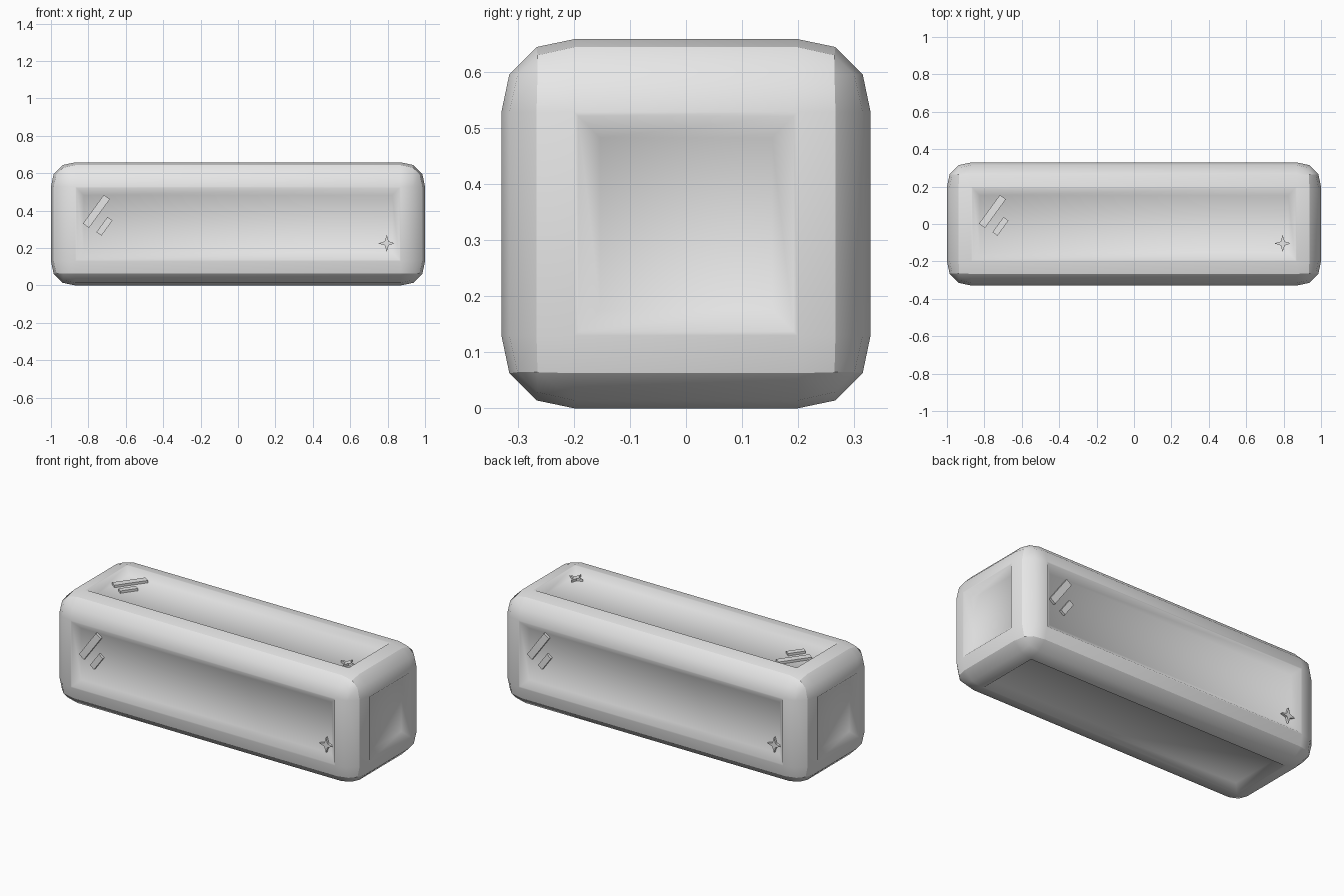
import bpy, bmesh
from math import cos, sin, pi, radians
from mathutils import Matrix, Vector

cube = bpy.data.objects.get("Cube")
if cube:
    bpy.data.objects.remove(cube, do_unlink=True)

HALF = Vector((1.0, 0.329, 0.329))
CENTRE = Vector((0, 0, HALF.z))
RADIUS = 0.13
DEPTH = 0.033          # how far the panels are sunk

grey = bpy.data.materials.new("light_grey")
grey.use_nodes = True
colour = (0.8, 0.8, 0.8, 1)
grey.diffuse_color = colour
grey.node_tree.nodes["Principled BSDF"].inputs["Base Color"].default_value = colour


def add_object(name, bm, matrix):
    bmesh.ops.recalc_face_normals(bm, faces=bm.faces[:])
    mesh = bpy.data.meshes.new(name)
    bm.to_mesh(mesh)
    bm.free()
    mesh.materials.append(grey)
    ob = bpy.data.objects.new(name, mesh)
    ob.matrix_world = matrix
    bpy.context.collection.objects.link(ob)
    return ob


def side_of(face):
    """Side a face belongs to; chamfers go to bottom, then front/back, then ends."""
    c = face.calc_center_median()
    core = [h - RADIUS for h in HALF]
    d = [c[i] - max(-core[i], min(core[i], c[i])) for i in range(3)]
    # Sunk panels still lie outside the core along their own axis
    scores = {"bottom": -d[2] * 1.3, "front": -d[1] * 1.2, "back": d[1] * 1.2,
              "left": d[0] * 1.1, "right": -d[0] * 1.1, "top": d[2]}
    return max(scores, key=scores.get)


# Rounded bar with a sunk panel on every side
bm = bmesh.new()
bmesh.ops.create_cube(bm, size=2, matrix=Matrix.Diagonal((*HALF, 1)))
bmesh.ops.bevel(bm, geom=bm.edges[:], offset=RADIUS, segments=3,
                profile=0.54, affect='EDGES')
bm.normal_update()
panels = [f for f in bm.faces if max(abs(n) for n in f.normal) > 0.999]
bmesh.ops.inset_individual(bm, faces=panels, thickness=0.01, depth=0)
bmesh.ops.inset_individual(bm, faces=panels, thickness=0.055, depth=-DEPTH)
for f in bm.faces:
    f.smooth = True
for e in bm.edges:
    e.smooth = len({side_of(f) for f in e.link_faces}) == 1
add_object("rounded_bar", bm, Matrix.Translation(CENTRE))


def plate(name, outline, frame):
    """Extrude an outline from just under the panel floor to a raised face."""
    low, high = -DEPTH - 0.004, -0.019
    bm = bmesh.new()
    face = bm.faces.new([bm.verts.new((x, y, low)) for x, y in outline])
    top = bmesh.ops.extrude_face_region(bm, geom=[face])["geom"]
    moved = [v for v in top if isinstance(v, bmesh.types.BMVert)]
    bmesh.ops.translate(bm, verts=moved, vec=(0, 0, high - low))
    if not face.is_valid or len(bm.faces) < len(outline) + 2:
        bm.faces.new([v for v in bm.verts if v not in moved])
    add_object(name, bm, frame)


def bar(x, y, length, width, angle=radians(54)):
    c, s = cos(angle), sin(angle)
    corners = [(-1, -1), (1, -1), (1, 1), (-1, 1)]
    return [(x + c * u * length / 2 - s * v * width / 2,
             y + s * u * length / 2 + c * v * width / 2) for u, v in corners]


def star(x, y, outer, inner):
    radii = [outer, inner] * 4
    return [(x + r * cos(i * pi / 4), y + r * sin(i * pi / 4))
            for i, r in enumerate(radii)]


# Glint stripes and star on the front, back and top panels
X, Y, Z = Vector((1, 0, 0)), Vector((0, 1, 0)), Vector((0, 0, 1))
for side, right, up in (("front", X, Z), ("back", -X, Z), ("top", X, Y)):
    out = right.cross(up)
    frame = Matrix((right, up, out)).transposed().to_4x4()
    frame.translation = CENTRE + out * HALF.z
    plate(side + "_long_stripe", bar(-0.757, 0.067, 0.19, 0.04), frame)
    plate(side + "_short_stripe", bar(-0.714, -0.013, 0.1, 0.033), frame)
    plate(side + "_star", star(0.795, -0.104, 0.045, 0.015), frame)
